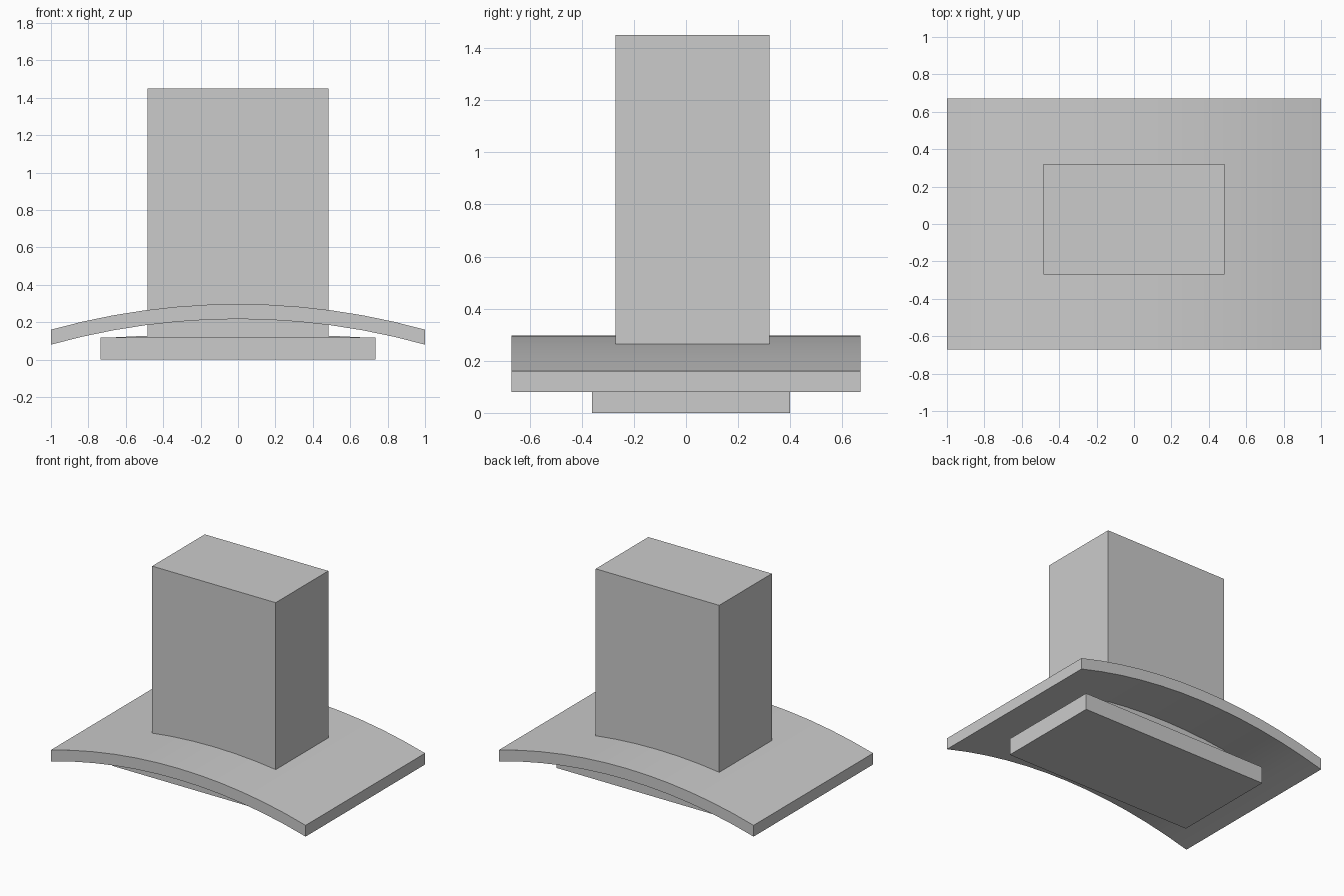
import bpy, bmesh

if "Cube" in bpy.data.objects:
    bpy.data.objects.remove(bpy.data.objects["Cube"])


def extrude_profile(name, profile, y0, y1):
    """Solid made by sweeping a closed x-z outline along y."""
    bm = bmesh.new()
    face = bm.faces.new([bm.verts.new((x, y0, z)) for x, z in profile])
    ret = bmesh.ops.extrude_face_region(bm, geom=[face])
    verts = [v for v in ret["geom"] if isinstance(v, bmesh.types.BMVert)]
    bmesh.ops.translate(bm, verts=verts, vec=(0, y1 - y0, 0))
    bmesh.ops.recalc_face_normals(bm, faces=bm.faces)
    mesh = bpy.data.meshes.new(name)
    bm.to_mesh(mesh)
    bm.free()
    obj = bpy.data.objects.new(name, mesh)
    bpy.context.collection.objects.link(obj)
    return obj


def box_profile(half_width, z0, z1):
    return [(-half_width, z0), (half_width, z0), (half_width, z1), (-half_width, z1)]


def arch(half_width, end_z, crown_z, segments):
    """Points of a shallow circular arch from left to right."""
    rise = crown_z - end_z
    radius = (half_width ** 2 + rise ** 2) / (2 * rise)
    xs = [half_width * (2 * i / segments - 1) for i in range(segments + 1)]
    return [(x, crown_z - radius + (radius ** 2 - x * x) ** 0.5) for x in xs]


# Curved canopy plate of constant vertical thickness
top = arch(1.0, 0.16, 0.297, 12)
bottom = [(x, z - 0.08) for x, z in reversed(top)]
canopy = extrude_profile("canopy", top + bottom, -0.67, 0.67)

# Chimney passing through the canopy down to the filter tray
extrude_profile("chimney", box_profile(0.485, 0.115, 1.45), -0.27, 0.32)

# Filter tray with a slightly crowned lid
extrude_profile("filter_tray", box_profile(0.735, 0.0, 0.118), -0.36, 0.40)
lid = extrude_profile("tray_lid", arch(0.72, 0.116, 0.137, 8), -0.27, 0.32)

# Smooth the gentle curves, keep the corners sharp
for obj in (canopy, lid):
    bpy.ops.object.select_all(action="DESELECT")
    obj.select_set(True)
    bpy.context.view_layer.objects.active = obj
    bpy.ops.object.shade_smooth_by_angle()
